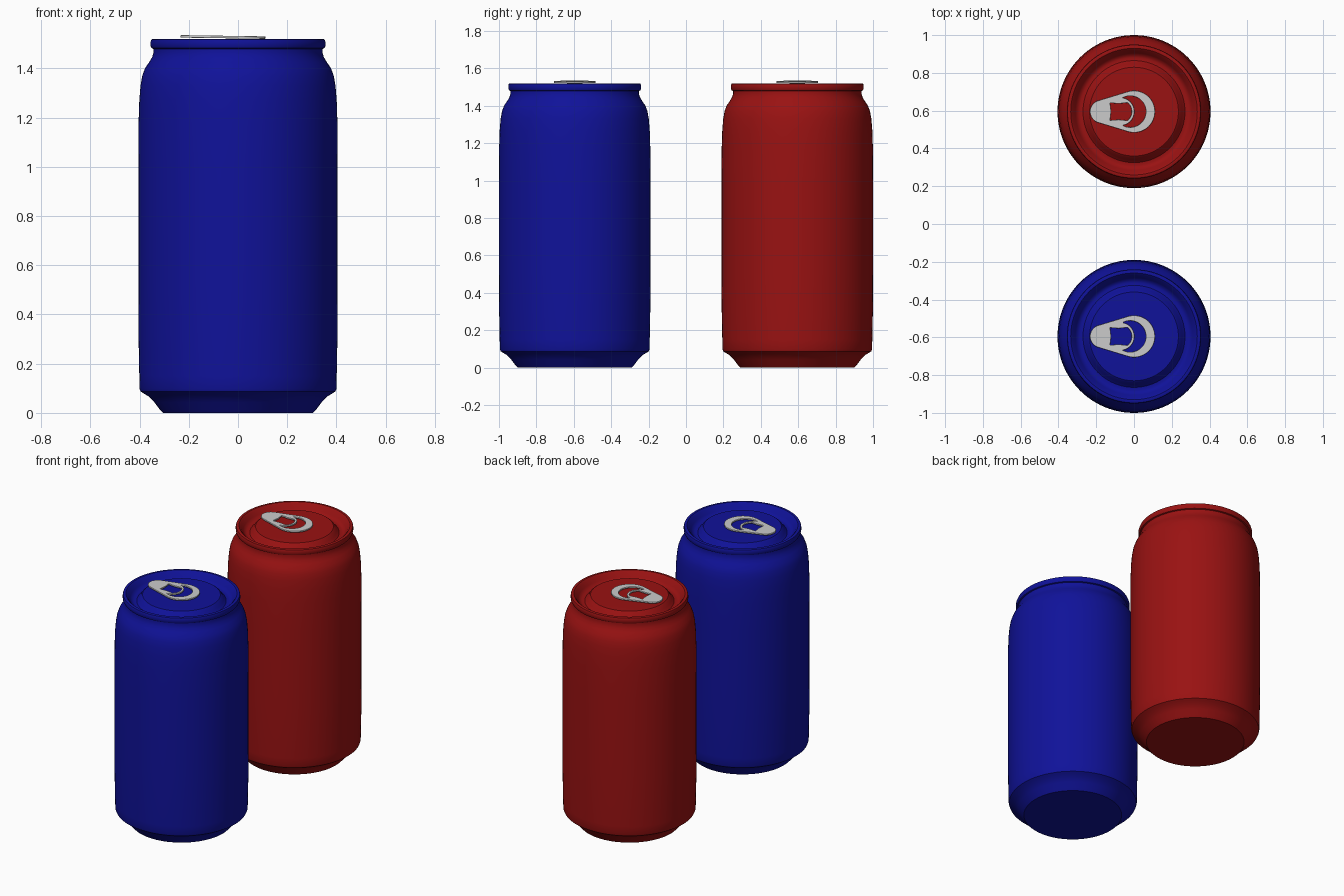
import bpy, bmesh
from math import cos, sin, pi, radians, atan2

if "Cube" in bpy.data.objects:
    bpy.data.objects.remove(bpy.data.objects["Cube"])

# Half profile of a can (radius, height): base, wall, neck, rolled rim, groove, lid panel
PROFILE = [
    (0, 0), (0.305, 0), (0.318, 0.014), (0.34, 0.043), (0.362, 0.066), (0.385, 0.08),
    (0.396, 0.087), (0.4, 0.098), (0.401, 0.15), (0.404, 0.3), (0.405, 0.5), (0.405, 1.0),
    (0.404, 1.18), (0.401, 1.27), (0.396, 1.33), (0.389, 1.37), (0.378, 1.4),
    (0.361, 1.425), (0.349, 1.445), (0.343, 1.465), (0.343, 1.479), (0.351, 1.482),
    (0.355, 1.49), (0.355, 1.508), (0.352, 1.517), (0.345, 1.52), (0.335, 1.519),
    (0.325, 1.51), (0.31, 1.485), (0.298, 1.472), (0.285, 1.468), (0.27, 1.47),
    (0.255, 1.485), (0.244, 1.503), (0.235, 1.51), (0, 1.512)]


def material(name, color):
    mat = bpy.data.materials.new(name)
    mat.diffuse_color = (*color, 1)
    mat.use_nodes = True
    mat.node_tree.nodes["Principled BSDF"].inputs["Base Color"].default_value = mat.diffuse_color
    return mat


def smooth(obj, angle):
    bpy.ops.object.select_all(action='DESELECT')
    bpy.context.view_layer.objects.active = obj
    obj.select_set(True)
    bpy.ops.object.shade_smooth_by_angle(angle=radians(angle))


def can(name, y, mat):
    bm = bmesh.new()
    verts = [bm.verts.new((r, 0, z)) for r, z in PROFILE]
    edges = [bm.edges.new(pair) for pair in zip(verts, verts[1:])]
    bmesh.ops.spin(bm, geom=verts + edges, cent=(0, 0, 0), axis=(0, 0, 1),
                   angle=2 * pi, steps=96)
    bmesh.ops.remove_doubles(bm, verts=bm.verts, dist=1e-5)
    bmesh.ops.recalc_face_normals(bm, faces=bm.faces)
    mesh = bpy.data.meshes.new(name)
    bm.to_mesh(mesh)
    bm.free()
    obj = bpy.data.objects.new(name, mesh)
    bpy.context.collection.objects.link(obj)
    mesh.materials.append(mat)
    obj.location.y = y
    smooth(obj, 35)


def arc(cx, r, start, end, n=24):
    angles = [radians(start + (end - start) * i / n) for i in range(n + 1)]
    return [(cx + r * cos(a), r * sin(a)) for a in angles]


def pull_tab(name, y):
    # Teardrop outline with a crescent finger hole and a rivet tongue opening
    outline = arc(0, 0.111, -105, 105, 40) + arc(-0.172, 0.061, 105, 255)
    crescent = arc(-0.02, 0.083, -118, 118, 32) + arc(-0.072, 0.074, 75, -75)
    tongue = arc(-0.072, 0.06, -52, 52, 16) + [
        (-0.08, 0.042), (-0.127, 0.046), (-0.121, 0), (-0.127, -0.046), (-0.08, -0.042)]
    curve = bpy.data.curves.new(name, 'CURVE')
    curve.dimensions = '2D'
    curve.fill_mode = 'BOTH'
    curve.extrude = 0.003
    curve.bevel_depth = 0.002
    curve.bevel_resolution = 2
    curve.offset = -0.002
    for loop in (outline, crescent, tongue):
        spline = curve.splines.new('POLY')
        spline.points.add(len(loop) - 1)
        for point, (px, py) in zip(spline.points, loop):
            point.co = (px, py, 0, 1)
        spline.use_cyclic_u = True
    obj = bpy.data.objects.new(name, curve)
    bpy.context.collection.objects.link(obj)
    obj.location = (0, y, 1.5265)
    obj.rotation_euler.y = atan2(0.005, 0.34)
    bpy.ops.object.select_all(action='DESELECT')
    bpy.context.view_layer.objects.active = obj
    obj.select_set(True)
    bpy.ops.object.convert(target='MESH')
    smooth(bpy.context.object, 35)


for label, y, color in (("blue", -0.595, (0.005, 0.006, 0.32)),
                        ("red", 0.595, (0.32, 0.006, 0.006))):
    can(label + "_can", y, material(label + "_paint", color))
    pull_tab(label + "_pull_tab", y)
